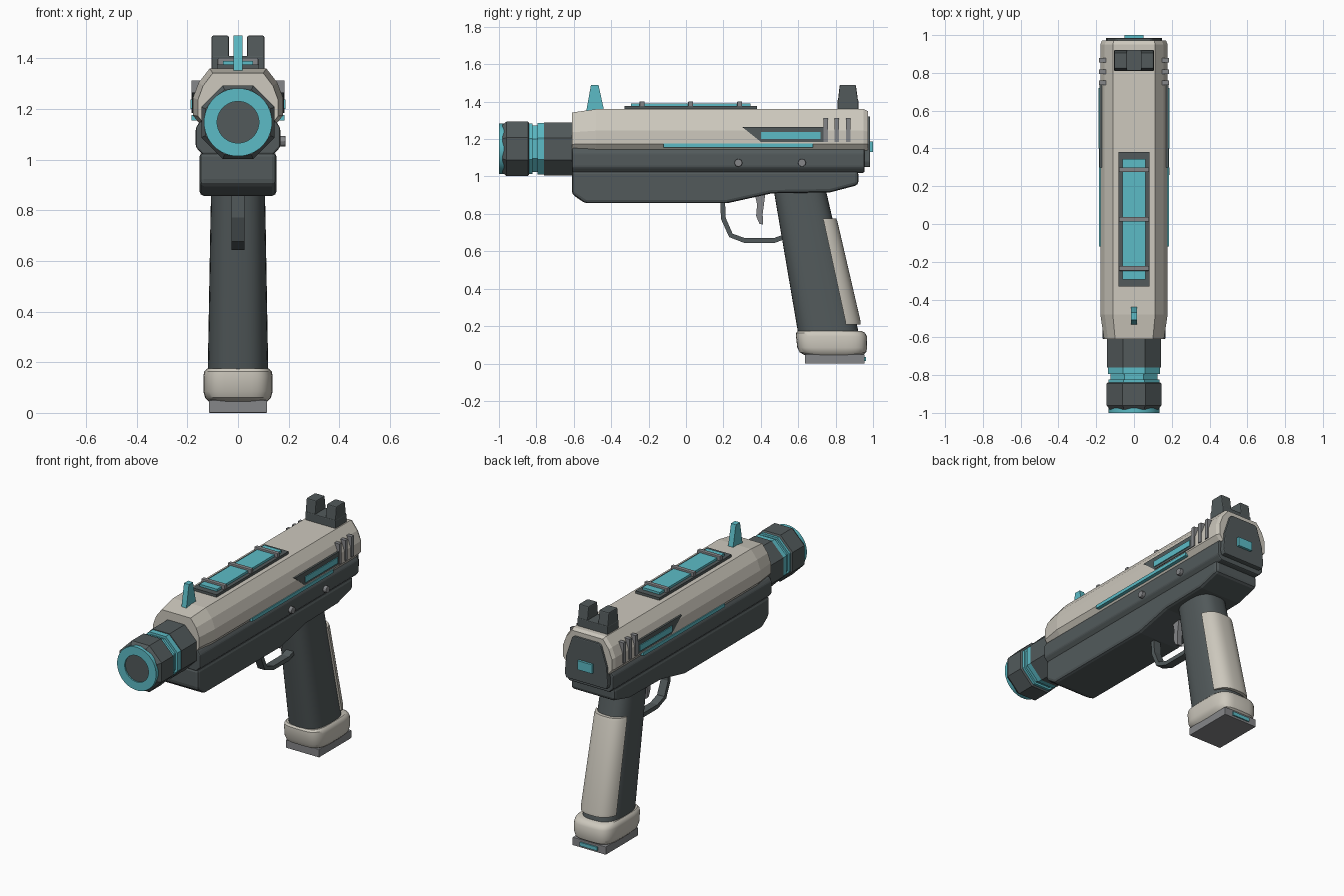
import bpy, bmesh, math
from mathutils import Vector

if "Cube" in bpy.data.objects:
    bpy.data.objects.remove(bpy.data.objects["Cube"])


def material(name, rgb):
    m = bpy.data.materials.new(name)
    m.diffuse_color = (*rgb, 1)
    m.use_nodes = True
    m.node_tree.nodes["Principled BSDF"].inputs["Base Color"].default_value = m.diffuse_color
    return m


CREAM = material("warm cream", (0.61, 0.58, 0.51))
DARK = material("dark slate", (0.085, 0.102, 0.105))
TEAL = material("teal glow", (0.107, 0.50, 0.565))
GRAY = material("mid gray", (0.235, 0.24, 0.25))


def loft(bm, rings, cap=True):
    """Skin a list of equal length point rings."""
    vs = [[bm.verts.new(p) for p in r] for r in rings]
    n = len(rings[0])
    for a, b in zip(vs, vs[1:]):
        for i in range(n):
            bm.faces.new((a[i], a[(i + 1) % n], b[(i + 1) % n], b[i]))
    if cap:
        bm.faces.new(vs[0])
        bm.faces.new(vs[-1][::-1])


def finish(name, bm, mat, bevel=0.0, smooth=False, segments=2):
    bmesh.ops.recalc_face_normals(bm, faces=bm.faces)
    if bevel:
        edges = [e for e in bm.edges if e.calc_face_angle(0) > 0.3]
        bmesh.ops.bevel(bm, geom=edges, offset=bevel, segments=segments,
                        profile=0.5, affect='EDGES', clamp_overlap=True)
    me = bpy.data.meshes.new(name)
    bm.to_mesh(me)
    bm.free()
    me.materials.append(mat)
    ob = bpy.data.objects.new(name, me)
    bpy.context.collection.objects.link(ob)
    if smooth:
        bpy.ops.object.select_all(action='DESELECT')
        bpy.context.view_layer.objects.active = ob
        ob.select_set(True)
        bpy.ops.object.shade_smooth_by_angle(angle=math.radians(35))
    return ob


def side_plate(name, pts, x0, x1, mat, bevel=0.0, mirror=False):
    """Extrude a (y, z) outline along x, optionally on both sides."""
    bm = bmesh.new()
    for s in ((1, -1) if mirror else (1,)):
        loft(bm, [[(s * x, y, z) for y, z in pts] for x in (x0, x1)])
    return finish(name, bm, mat, bevel)


def front_plate(name, pts, y0, y1, mat, bevel=0.0):
    """Extrude an (x, z) outline along y."""
    bm = bmesh.new()
    loft(bm, [[(x, y, z) for x, z in pts] for y in (y0, y1)])
    return finish(name, bm, mat, bevel)


def rect(a0, a1, b0, b1):
    return [(a0, b0), (a1, b0), (a1, b1), (a0, b1)]


def box(name, x, y, z, mat, bevel=0.0, mirror=False):
    return side_plate(name, rect(*y, *z), *x, mat, bevel, mirror)


def sym(half):
    """Complete a half outline with its mirror image across x = 0."""
    return half + [(-x, z) for x, z in reversed(half)]


AXIS_Z = 1.148


def barrel(name, profile, sides, mat, smooth=False, cap=True):
    """Turn (y, flat radius) pairs around the barrel axis."""
    bm = bmesh.new()
    k = 1 / math.cos(math.pi / sides)
    ang = [2 * math.pi * (i + 0.5) / sides for i in range(sides)]
    loft(bm, [[(r * k * math.cos(a), y, AXIS_Z + r * k * math.sin(a)) for a in ang]
              for y, r in profile], cap)
    return finish(name, bm, mat, 0, smooth)


# Slide: faceted shell with a tapered nose
bm = bmesh.new()
section = sym([(0.15, 1.14), (0.178, 1.175), (0.178, 1.245), (0.155, 1.305), (0.112, 1.36)])
rings = []
for y, k, drop in ((-0.61, 0.89, 0.018), (-0.48, 1, 0), (0.95, 1, 0), (0.972, 0.95, 0.01)):
    rings.append([(x * k, y, z - drop * (z - 1.14) / 0.22) for x, z in section])
loft(bm, rings)
finish("slide", bm, CREAM)

# Receiver and lower frame
front_plate("receiver", sym([(0.14, 1.02), (0.167, 1.05), (0.167, 1.125), (0.15, 1.152)]),
            -0.61, 0.955, DARK, 0.008)
side_plate("lower_frame", [(-0.61, 1.03), (-0.61, 0.905), (-0.54, 0.857), (0.22, 0.857),
                           (0.46, 0.91), (0.77, 0.915), (0.922, 0.955), (0.922, 1.03)],
           -0.152, 0.152, DARK, 0.018)

# Rear cover and its light
front_plate("rear_cover", sym([(0.14, 1.05), (0.15, 1.08), (0.14, 1.19), (0.10, 1.31), (0.085, 1.322)]),
            0.95, 0.985, DARK, 0.006)
box("rear_light", (-0.05, 0.05), (0.98, 1.0), (1.13, 1.186), TEAL)

# Barrel, rings and muzzle
barrel("barrel", [(-0.58, 0.142), (-0.76, 0.142)], 8, DARK)
barrel("barrel_core", [(-0.75, 0.124), (-0.85, 0.124)], 8, TEAL)
barrel("barrel_ring", [(-0.755, 0.138), (-0.795, 0.138)], 8, TEAL)
barrel("rear_muzzle_ring", [(-0.822, 0.136), (-0.84, 0.136)], 8, TEAL)
barrel("muzzle", [(-0.832, 0.128), (-0.845, 0.145), (-0.96, 0.145), (-0.982, 0.128)], 8, DARK)
barrel("muzzle_light", [(-0.97, 0.134), (-1.0, 0.134), (-1.0, 0.082), (-0.97, 0.082)],
       32, TEAL, True, False)
barrel("bore", [(-0.97, 0.084), (-0.992, 0.084)], 32, DARK)

# Sights
side_plate("front_sight", [(-0.535, 1.34), (-0.435, 1.34), (-0.468, 1.49), (-0.508, 1.49)],
           -0.017, 0.017, TEAL)
box("rear_sight_base", (-0.105, 0.105), (0.81, 0.922), (1.35, 1.41), DARK, 0.005)
side_plate("rear_sight_post", [(0.811, 1.395), (0.921, 1.395), (0.908, 1.49), (0.822, 1.49)],
           0.036, 0.104, DARK, 0.006, True)

# Top energy panel with clamps
box("top_panel", (-0.083, 0.083), (-0.33, 0.38), (1.35, 1.376), DARK)
box("top_panel_light", (-0.06, 0.06), (-0.293, 0.345), (1.37, 1.39), TEAL)
for y in (-0.235, 0.025, 0.287):
    box("top_clamp", (-0.08, 0.08), (y - 0.013, y + 0.013), (1.37, 1.402), GRAY, 0.004)

# Side windows, stripes and vents
side_plate("side_window", [(0.30, 1.265), (0.40, 1.185), (0.735, 1.185), (0.735, 1.265)],
           0.16, 0.182, DARK, 0, True)
box("side_window_light", (0.17, 0.187), (0.40, 0.72), (1.2, 1.237), TEAL, 0, True)
box("side_stripe", (0.15, 0.184), (-0.12, 0.68), (1.155, 1.176), TEAL, 0, True)
for y in (0.748, 0.807, 0.867):
    box("slide_vent", (0.14, 0.184), (y - 0.012, y + 0.012), (1.185, 1.312), GRAY, 0, True)

# Bolts on the right side
for y in (0.28, 0.62):
    side_plate("frame_bolt", [(y + 0.022 * math.cos(i * math.pi / 4), 1.073 + 0.022 * math.sin(i * math.pi / 4))
                              for i in range(8)], 0.15, 0.188, GRAY, 0.004)

# Trigger guard: a flat strip swept along a bent path
path = [Vector(p) for p in ((0.195, 0.88), (0.2, 0.775), (0.24, 0.685), (0.315, 0.657), (0.47, 0.657), (0.56, 0.69))]
bm = bmesh.new()
rings = []
for i, p in enumerate(path):
    d = (path[min(i + 1, 5)] - path[max(i - 1, 0)]).normalized()
    n = Vector((-d.y, d.x)) * 0.013
    rings.append([(x, p.x + s * n.x, p.y + s * n.y)
                  for x, s in ((-0.025, -1), (0.025, -1), (0.025, 1), (-0.025, 1))])
loft(bm, rings)
finish("trigger_guard", bm, DARK)

# Trigger
side_plate("trigger", [(0.365, 0.92), (0.38, 0.85), (0.375, 0.79), (0.392, 0.748), (0.412, 0.742),
                       (0.41, 0.80), (0.418, 0.86), (0.425, 0.92)], -0.018, 0.018, GRAY)


def rounded(cy, ly, lx, z, power, angles):
    """Points on a squared oval, angle 0 facing the back."""
    e = 2 / power
    f = lambda v: math.copysign(abs(v) ** e, v)
    return [(lx * f(math.sin(a)), cy + ly * f(math.cos(a)), z) for a in angles]


TURN = [2 * math.pi * i / 40 for i in range(40)]


def grip_at(z):
    """Grip centre, half depth and half width at a height."""
    t = (0.91 - z) / 0.74
    return 0.612 + 0.148 * t, 0.14 + 0.022 * t, 0.106 + 0.013 * t


# Raked grip
bm = bmesh.new()
loft(bm, [rounded(*grip_at(z), z, 2.8, TURN) for z in (0.93, 0.15)])
finish("grip", bm, DARK, 0, True)

# Cream back strap wrapped around the rear of the grip
bm = bmesh.new()
arc = [math.radians(a) for a in range(-66, 67, 6)]
rings = []
for z in (0.775, 0.76, 0.225, 0.208):
    cy, ly, lx = grip_at(z)
    grow = 1.07 if 0.21 < z < 0.77 else 1.05
    rings.append(rounded(cy + 0.013, ly * grow, lx * grow, z, 2.8, arc))
loft(bm, rings)
finish("back_strap", bm, CREAM, 0, True)

# Rounded grip collar
bm = bmesh.new()
loft(bm, [rounded(cy, ly, lx, z, 4, TURN) for cy, ly, lx, z in (
    (0.79, 0.155, 0.115, 0.045), (0.785, 0.178, 0.13, 0.06), (0.782, 0.187, 0.137, 0.085),
    (0.778, 0.190, 0.137, 0.145), (0.773, 0.184, 0.133, 0.164), (0.768, 0.170, 0.122, 0.175))])
finish("grip_collar", bm, CREAM, 0, True)

# Base plate with a rear light
box("base_plate", (-0.115, 0.115), (0.635, 0.955), (0.0, 0.05), GRAY, 0.003)
box("base_light", (-0.06, 0.06), (0.945, 0.963), (0.013, 0.036), TEAL)
